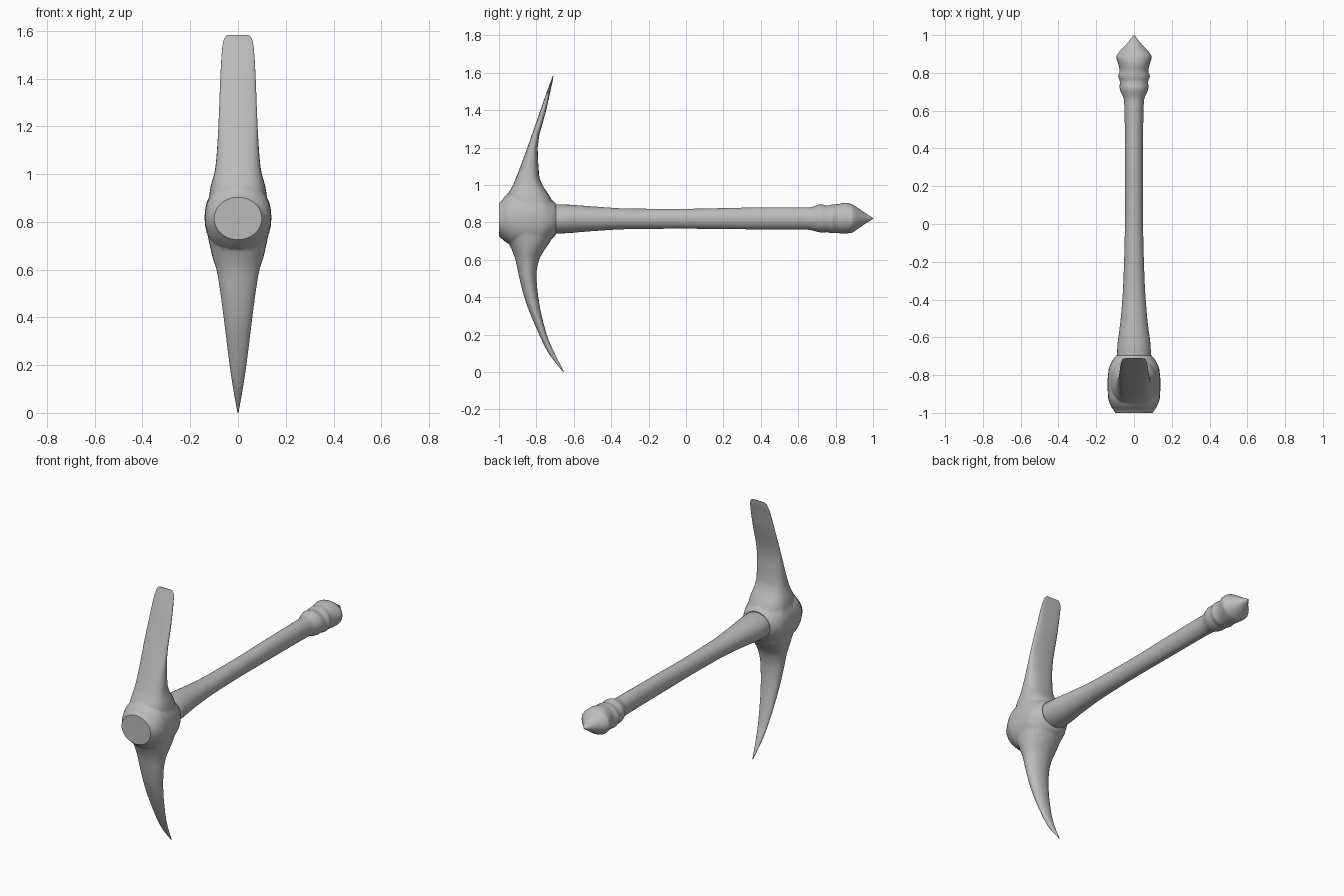
import bpy, bmesh, math
from mathutils import Vector

if "Cube" in bpy.data.objects:
    bpy.data.objects.remove(bpy.data.objects["Cube"])

metal = bpy.data.materials.new("plain grey")
metal.diffuse_color = (0.5, 0.5, 0.5, 1)
metal.use_nodes = True
metal.node_tree.nodes["Principled BSDF"].inputs["Base Color"].default_value = metal.diffuse_color


def resample(rows, steps):
    """Smooth monotone interpolation between the sections."""
    def slope(i, k):
        if i == 0 or i == len(rows) - 1:
            j = min(i, len(rows) - 2)
            return (rows[j + 1][k] - rows[j][k]) / (rows[j + 1][0] - rows[j][0])
        a = (rows[i][k] - rows[i - 1][k]) / (rows[i][0] - rows[i - 1][0])
        b = (rows[i + 1][k] - rows[i][k]) / (rows[i + 1][0] - rows[i][0])
        return 0 if a * b <= 0 else 2 * a * b / (a + b)
    out = []
    for i in range(len(rows) - 1):
        p, q = rows[i], rows[i + 1]
        h = q[0] - p[0]
        for s in range(steps):
            t = s / steps
            sec = [p[0] + h * t]
            for k in range(1, len(p)):
                sec.append((1 + 2 * t) * (1 - t) ** 2 * p[k] + t * (1 - t) ** 2 * h * slope(i, k)
                           + t * t * (3 - 2 * t) * q[k] + t * t * (t - 1) * h * slope(i + 1, k))
            out.append(sec)
    return out + [list(rows[-1])]


def loft(name, rows, axis, sides=32, steps=3):
    """Rows: position on axis, half width in x, low and high edge, squareness."""
    bm = bmesh.new()
    rings = []
    for pos, w, lo, hi, n in resample(rows, steps):
        ring = []
        for i in range(sides):
            a = 2 * math.pi * i / sides
            c, s = math.cos(a), math.sin(a)
            x = w * math.copysign(abs(c) ** (2 / n), c)
            v = (lo + hi) / 2 + (hi - lo) / 2 * math.copysign(abs(s) ** (2 / n), s)
            ring.append(bm.verts.new((x, pos, v) if axis == "y" else (x, v, pos)))
        rings.append(ring)
    for a, b in zip(rings, rings[1:]):
        for i in range(sides):
            j = (i + 1) % sides
            bm.faces.new((a[i], a[j], b[j], b[i]))
    bm.faces.new(rings[0])
    bm.faces.new(rings[-1])
    bmesh.ops.recalc_face_normals(bm, faces=bm.faces)
    mesh = bpy.data.meshes.new(name)
    bm.to_mesh(mesh)
    bm.free()
    ob = bpy.data.objects.new(name, mesh)
    bpy.context.collection.objects.link(ob)
    mesh.materials.append(metal)
    return ob


# Curved head: pointed pick below, flat chisel blade above
head = loft("pick_head", [
    (0.00, 0.002, -0.657, -0.652, 2), (0.10, 0.020, -0.735, -0.703, 2),
    (0.20, 0.035, -0.785, -0.745, 2), (0.40, 0.060, -0.865, -0.790, 2),
    (0.52, 0.076, -0.895, -0.800, 2), (0.60, 0.090, -0.912, -0.785, 2),
    (0.65, 0.106, -0.930, -0.758, 2), (0.72, 0.122, -0.960, -0.715, 2.2),
    (0.81, 0.138, -0.975, -0.700, 2.4), (0.90, 0.122, -0.968, -0.710, 2.4),
    (0.95, 0.114, -0.952, -0.735, 2.5), (1.00, 0.100, -0.925, -0.768, 2.6),
    (1.05, 0.092, -0.904, -0.785, 2.6), (1.20, 0.082, -0.848, -0.793, 2.6),
    (1.40, 0.074, -0.778, -0.747, 2.8), (1.52, 0.067, -0.736, -0.721, 2.8),
    (1.565, 0.059, -0.719, -0.711, 2.8), (1.583, 0.044, -0.713, -0.709, 2.8)], "z")

# Round hammer boss with a flat front disc
boss = loft("hammer_boss", [
    (-1.00, 0.100, 0.725, 0.903, 2), (-0.985, 0.108, 0.712, 0.916, 2),
    (-0.96, 0.124, 0.692, 0.948, 2), (-0.92, 0.137, 0.67, 0.972, 2.1),
    (-0.84, 0.140, 0.660, 0.975, 2.2), (-0.77, 0.134, 0.675, 0.955, 2.2),
    (-0.72, 0.112, 0.71, 0.922, 2), (-0.695, 0.092, 0.735, 0.900, 2)], "y")

# Tapered shaft ending in a collar and a pointed knob
handle = loft("handle", [
    (-0.75, 0.080, 0.745, 0.885, 2), (-0.685, 0.090, 0.740, 0.896, 2),
    (-0.50, 0.070, 0.753, 0.885, 2), (-0.30, 0.056, 0.764, 0.873, 2),
    (0.00, 0.048, 0.766, 0.872, 2), (0.30, 0.047, 0.763, 0.878, 2),
    (0.60, 0.050, 0.762, 0.880, 2), (0.66, 0.054, 0.760, 0.879, 2),
    (0.72, 0.076, 0.746, 0.897, 2), (0.755, 0.075, 0.747, 0.890, 2),
    (0.78, 0.084, 0.742, 0.895, 2), (0.81, 0.076, 0.742, 0.897, 2),
    (0.85, 0.084, 0.740, 0.904, 2), (0.885, 0.094, 0.744, 0.898, 2),
    (0.90, 0.087, 0.752, 0.890, 2), (0.95, 0.042, 0.786, 0.855, 2),
    (1.00, 0.002, 0.819, 0.823, 2)], "y")

# Fuse the boss and shaft into the head
for part in (boss, handle):
    mod = head.modifiers.new("fuse " + part.name, "BOOLEAN")
    mod.operation, mod.object, mod.solver = "UNION", part, "EXACT"
    bpy.context.view_layer.objects.active = head
    bpy.ops.object.modifier_apply(modifier=mod.name)
    bpy.data.objects.remove(part)

bpy.ops.object.select_all(action="DESELECT")
head.select_set(True)
bpy.context.view_layer.objects.active = head
bpy.ops.object.shade_smooth_by_angle(angle=math.radians(45))
head.name = "pickaxe"
